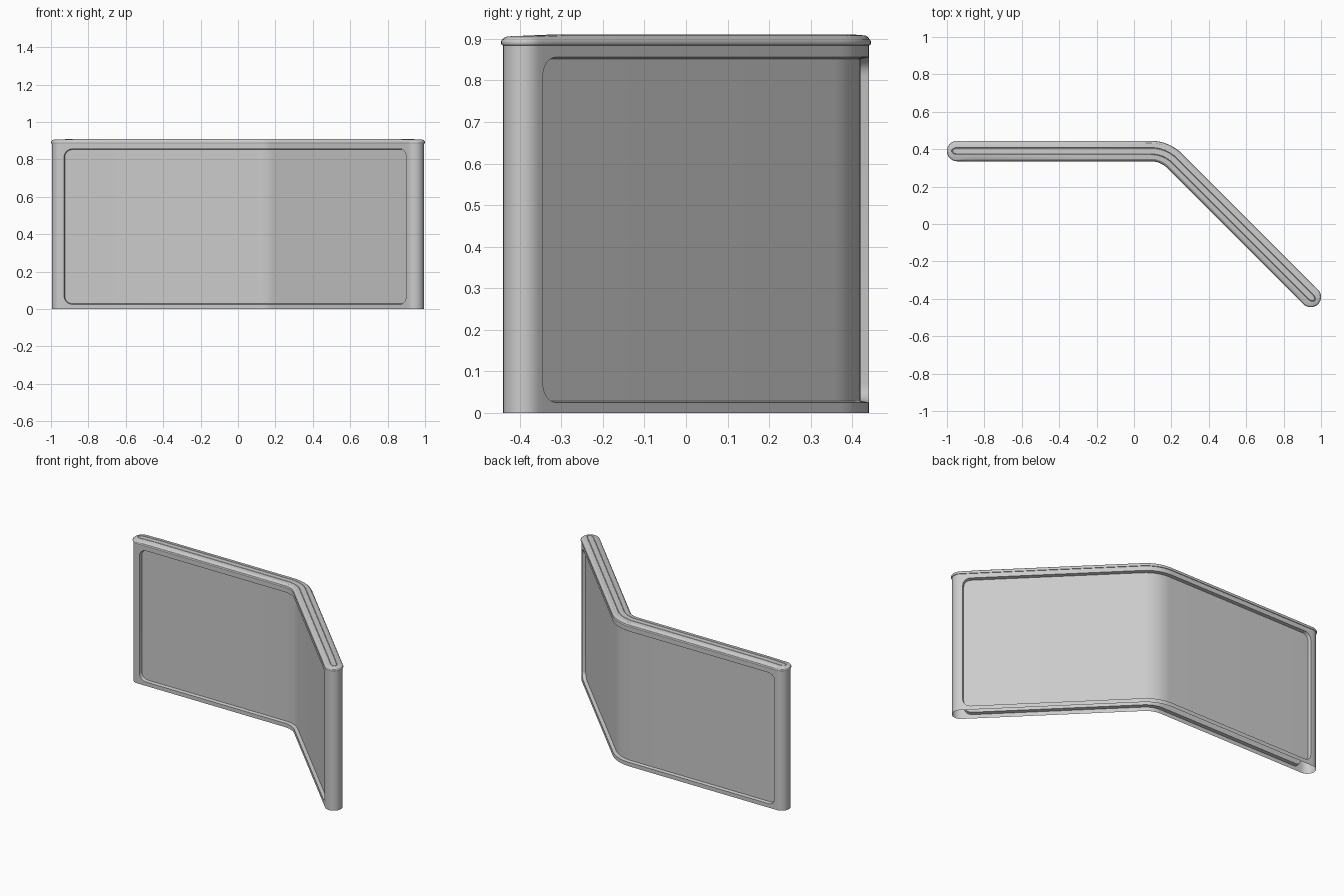
import bpy, bmesh
from math import sin, cos, pi, tan, sqrt
from mathutils import Vector

if "Cube" in bpy.data.objects:
    bpy.data.objects.remove(bpy.data.objects["Cube"], do_unlink=True)

grey = bpy.data.materials.new("light grey")
grey.use_nodes = True
grey.diffuse_color = (0.6, 0.6, 0.6, 1)
grey.node_tree.nodes["Principled BSDF"].inputs["Base Color"].default_value = (0.6, 0.6, 0.6, 1)

# Plan centreline: a straight run, a 45 degree bend, a second straight run
START, CORNER, END = Vector((-0.945, 0.39)), Vector((0.165, 0.39)), Vector((0.945, -0.39))
BEND_R = 0.18
CUT = BEND_R * tan(pi / 8)
RUN1 = (CORNER - START).length - CUT
ARC = BEND_R * pi / 4
LENGTH = RUN1 + ARC + (END - CORNER).length - CUT
HALF, FLOOR = 0.05, 0.03
WALL_TOP = 0.888


def place(s, d, z):
    """Point at distance s along the centreline, d to its back side, height z."""
    a = min(max((s - RUN1) / BEND_R, 0), pi / 4)
    centre = START + Vector((RUN1, -BEND_R))
    normal, along = Vector((sin(a), cos(a))), Vector((cos(a), -sin(a)))
    extra = s - RUN1 if s < RUN1 else max(s - RUN1 - ARC, 0)
    p = centre + normal * (BEND_R + d) + along * extra
    return (p.x, p.y, z)


def finish(name, bm):
    bmesh.ops.remove_doubles(bm, verts=bm.verts, dist=0.00005)
    bmesh.ops.recalc_face_normals(bm, faces=bm.faces)
    mesh = bpy.data.meshes.new(name)
    bm.to_mesh(mesh)
    bm.free()
    mesh.materials.append(grey)
    obj = bpy.data.objects.new(name, mesh)
    bpy.context.collection.objects.link(obj)
    bpy.ops.object.select_all(action="DESELECT")
    obj.select_set(True)
    bpy.context.view_layer.objects.active = obj
    bpy.ops.object.shade_smooth_by_angle(angle=pi / 6)
    return obj


def add(bm, points):
    bm.faces.new([bm.verts.new(p) for p in points])


bend = [RUN1 + ARC * i / 8 for i in range(9)]

# Wall: two sides with a rounded sunken panel each, joined by round ends
MARGIN, LOW, HIGH, RADIUS, LIP = 0.015, 0.025, 0.856, 0.045, 0.004
columns = []          # (s, low, high) of the rim, then of the sunken floor
corner = []
for i in range(9):
    a = pi / 2 * i / 8
    rim = (MARGIN + RADIUS * (1 - cos(a)), RADIUS * (1 - sin(a)))
    r = RADIUS - LIP
    sunk = (MARGIN + LIP + r * (1 - cos(a)), LIP + r * (1 - sin(a)))
    corner.append((rim, sunk))
columns += [[(s, LOW + h, HIGH - h) for s, h in pair] for pair in corner]
columns += [[(s, LOW, HIGH), (s, LOW + LIP, HIGH - LIP)] for s in bend]
columns += [[(LENGTH - s, LOW + h, HIGH - h) for s, h in pair] for pair in reversed(corner)]

wall = bmesh.new()
for side in (1, -1):
    strips = []
    for (s, lo, hi), (t, flo, fhi) in columns:
        d, f = side * HALF, side * FLOOR
        strips.append([place(s, d, 0), place(s, d, lo), place(t, f, flo),
                       place(t, f, fhi), place(s, d, hi), place(s, d, WALL_TOP)])
    for p, q in zip(strips, strips[1:]):
        for k in range(5):
            add(wall, (p[k], q[k], q[k + 1], p[k + 1]))
    for edge, s in ((strips[0], 0), (strips[-1], LENGTH)):
        add(wall, edge[1:5])
        add(wall, (place(s, side * HALF, 0), edge[0], edge[1], edge[4], edge[5],
                   place(s, side * HALF, WALL_TOP)))
for s0, way in ((0, -1), (LENGTH, 1)):
    arc = [(s0 + way * HALF * sin(pi * i / 16), HALF * cos(pi * i / 16)) for i in range(17)]
    for (s, d), (t, e) in zip(arc, arc[1:]):
        add(wall, (place(s, d, 0), place(t, e, 0), place(t, e, WALL_TOP), place(s, d, WALL_TOP)))
finish("wall_panel", wall)


# Top cap: beaded edge, gently raised top with a fine groove, dipping at the ends
DIP = 0.1
stations = [0, DIP / 2, DIP] + bend + [LENGTH - DIP, LENGTH - DIP / 2, LENGTH]


def ring(radius, z, stretch, dip):
    plan = [(s, radius) for s in stations]
    plan += [(LENGTH + stretch * radius * sin(pi * i / 16), radius * cos(pi * i / 16))
             for i in range(1, 16)]
    plan += [(s, -radius) for s in reversed(stations)]
    plan += [(-stretch * radius * sin(pi * i / 16), -radius * cos(pi * i / 16))
             for i in range(1, 16)]
    points = []
    for s, d in plan:
        inside = min(s, LENGTH - s)
        drop = dip * min(max(1 - inside / DIP, 0), 1)
        points.append(place(s, d, z - drop))
    return points


profile = [(0.049, 0.884, 1, 0), (0.053, 0.885, 1, 0), (0.055, 0.889, 1, 0),
           (0.055, 0.894, 1, 0), (0.053, 0.898, 1, 0), (0.051, 0.899, 1, 0),
           (0.049, 0.903, 1, 0.001), (0.042, 0.908, 1, 0.003), (0.019, 0.91, 1.6, 0.003),
           (0.017, 0.907, 1.6, 0.003), (0.015, 0.91, 1.6, 0.003), (0, 0.91, 1, 0.003)]
cap = bmesh.new()
rings = [[cap.verts.new(p) for p in ring(*row)] for row in profile]
for lower, upper in zip(rings, rings[1:]):
    for i in range(len(lower)):
        cap.faces.new((lower[i - 1], lower[i], upper[i], upper[i - 1]))
finish("top_cap", cap)
